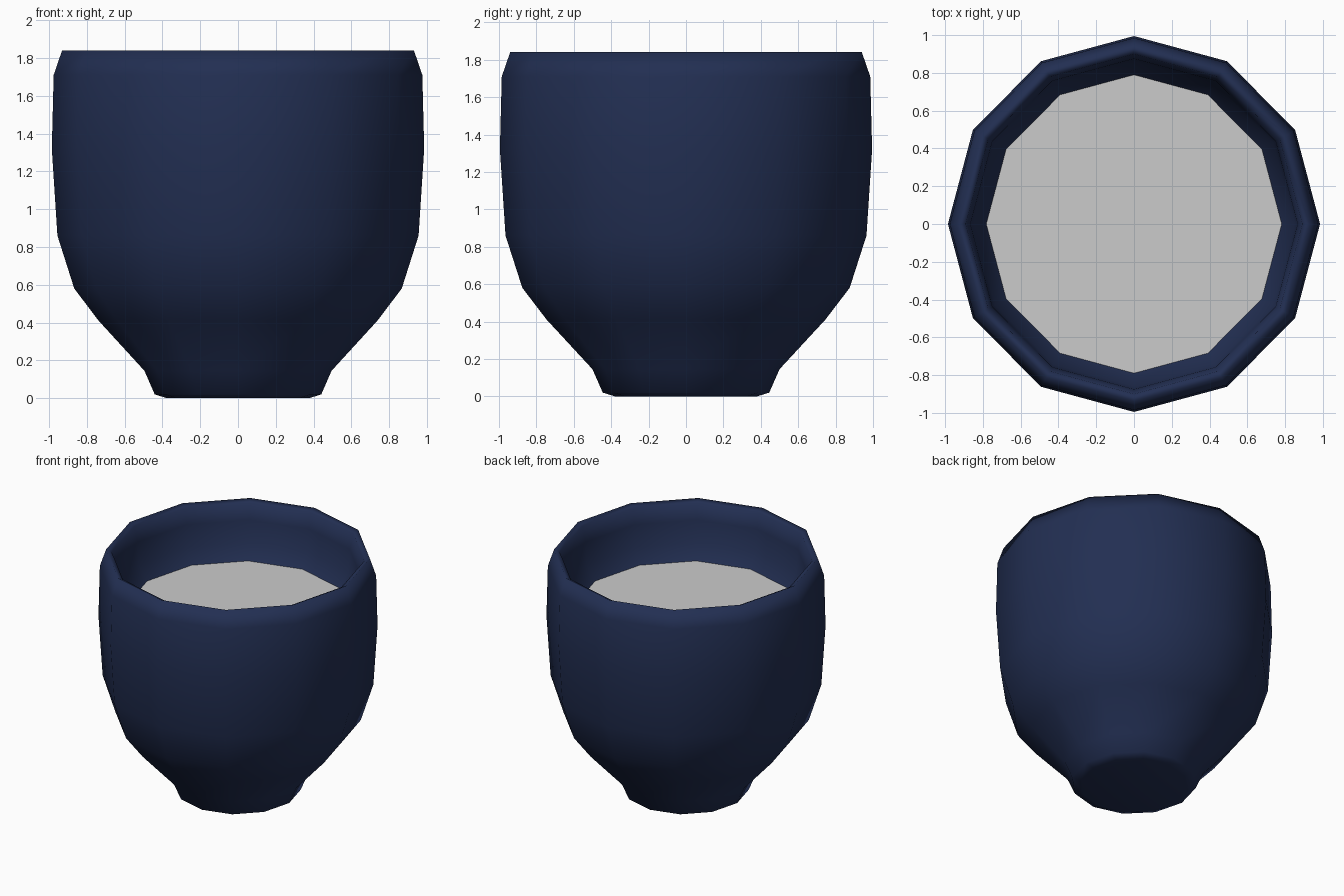
import bpy, bmesh, math

if "Cube" in bpy.data.objects:
    bpy.data.objects.remove(bpy.data.objects["Cube"])

SIDES = 12


def lathe(name, profile, color=None, smooth=True):
    """Spin (radius, z) points about z; radius 0 makes a closing pole."""
    bm = bmesh.new()
    rings = []
    for r, z in profile:
        if r == 0:
            rings.append([bm.verts.new((0, 0, z))] * SIDES)
        else:
            rings.append([bm.verts.new((0.99 * r * math.cos(2 * math.pi * i / SIDES),
                                        r * math.sin(2 * math.pi * i / SIDES), z))
                          for i in range(SIDES)])
    for a, b in zip(rings, rings[1:]):
        for i in range(SIDES):
            j = (i + 1) % SIDES
            loop = list(dict.fromkeys((a[i], a[j], b[j], b[i])))
            bm.faces.new(loop).smooth = smooth
    mesh = bpy.data.meshes.new(name)
    bm.to_mesh(mesh)
    bm.free()
    obj = bpy.data.objects.new(name, mesh)
    bpy.context.collection.objects.link(obj)
    if color:
        mat = bpy.data.materials.new(name + "_colour")
        mat.diffuse_color = color
        mat.use_nodes = True
        mat.node_tree.nodes["Principled BSDF"].inputs["Base Color"].default_value = mat.diffuse_color
        mesh.materials.append(mat)
    return obj


# Cup: base, foot, flared body, rounded rim and inner wall down to the contents
lathe("cup", [(0, 0), (0.38, 0), (0.445, 0.02), (0.50, 0.145), (0.745, 0.41),
              (0.875, 0.58), (0.965, 0.86), (0.995, 1.32), (0.985, 1.71),
              (0.94, 1.84), (0.90, 1.82), (0.875, 1.70), (0.86, 1.53),
              (0.79, 1.42)], (0.016, 0.028, 0.085, 1))

# Flat surface of the contents, closing the inside
lathe("drink_surface", [(0.79, 1.42), (0, 1.42)])
